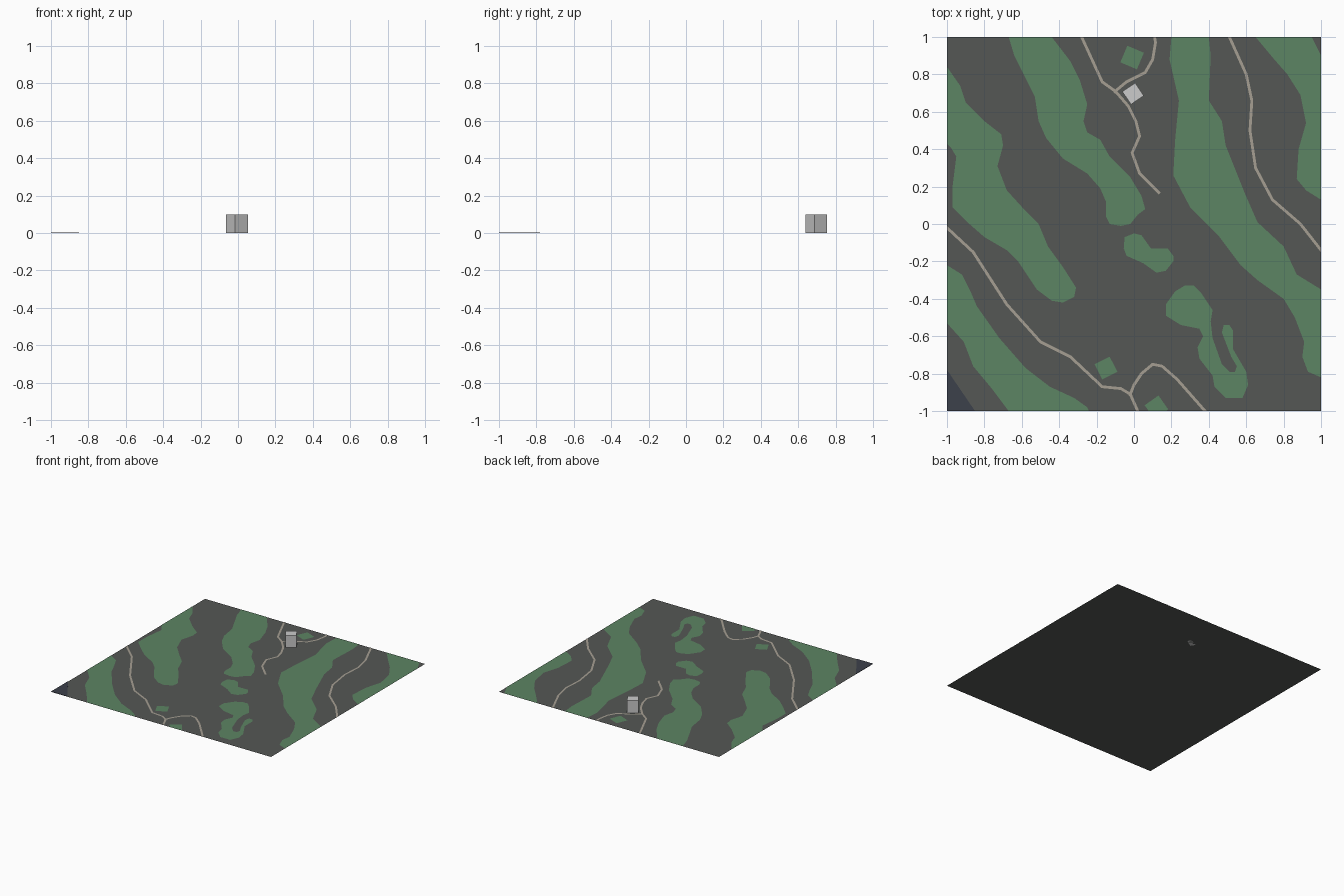
import bpy, bmesh, math
from mathutils import Vector

if "Cube" in bpy.data.objects:
    bpy.data.objects.remove(bpy.data.objects["Cube"])


def material(name, rgb):
    m = bpy.data.materials.new(name)
    m.diffuse_color = (*rgb, 1)
    m.use_nodes = True
    m.node_tree.nodes["Principled BSDF"].inputs["Base Color"].default_value = m.diffuse_color
    return m


EARTH = material("earth", (0.09, 0.097, 0.09))
GRASS = material("grass", (0.107, 0.235, 0.125))
TRACK = material("track", (0.38, 0.345, 0.29))
WATER = material("water", (0.045, 0.052, 0.07))


def finish(name, bm, mat=None, z=0.0):
    # trim everything to the square tile
    for n in ((1, 0, 0), (-1, 0, 0), (0, 1, 0), (0, -1, 0)):
        bmesh.ops.bisect_plane(bm, geom=bm.verts[:] + bm.edges[:] + bm.faces[:],
                               plane_co=n, plane_no=n, clear_outer=True)
    me = bpy.data.meshes.new(name)
    bm.to_mesh(me)
    bm.free()
    ob = bpy.data.objects.new(name, me)
    ob.location.z = z
    bpy.context.collection.objects.link(ob)
    if mat:
        me.materials.append(mat)
    return ob


def patch(name, pts, mat=None, z=0.0, height=0.0):
    bm = bmesh.new()
    f = bm.faces.new([bm.verts.new((x, y, 0)) for x, y in pts])
    f.normal_update()
    if f.normal.z < 0:
        f.normal_flip()
    if height:
        top = bmesh.ops.extrude_face_region(bm, geom=[f])["geom"]
        bmesh.ops.translate(bm, vec=(0, 0, height),
                            verts=[g for g in top if isinstance(g, bmesh.types.BMVert)])
        bmesh.ops.recalc_face_normals(bm, faces=bm.faces[:])
    else:
        bmesh.ops.triangulate(bm, faces=[f])
    return finish(name, bm, mat, z)


def square(name, x, y, half, deg, mat=None, z=0.0, height=0.0):
    a = [math.radians(deg + 90 * i) for i in range(4)]
    return patch(name, [(x + half * math.cos(t), y + half * math.sin(t)) for t in a],
                 mat, z, height)


def path(name, pts, width=0.015, z=0.002):
    # mitred flat ribbon
    p = [Vector(q) for q in pts]
    p[0] = p[0] + (p[0] - p[1]).normalized() * 0.01
    p[-1] = p[-1] + (p[-1] - p[-2]).normalized() * 0.01
    bm = bmesh.new()
    rows = []
    for i, c in enumerate(p):
        d0 = (c - p[max(i - 1, 0)]).normalized() if i else (p[1] - c).normalized()
        d1 = (p[i + 1] - c).normalized() if i < len(p) - 1 else d0
        t = (d0 + d1).normalized()
        n = Vector((-t.y, t.x)) * (width / 2 / max(t.dot(d0), 0.5))
        rows.append([bm.verts.new((*(c + n), 0)), bm.verts.new((*(c - n), 0))])
    for a, b in zip(rows, rows[1:]):
        bm.faces.new((a[0], a[1], b[1], b[0]))
    return finish(name, bm, TRACK, z)


# ground tile and pond in the corner
patch("ground", [(-1, -1), (1, -1), (1, 1), (-1, 1)], EARTH)
patch("corner_pond", [(-1, -1), (-0.85, -1), (-1, -0.78)], WATER, 0, 0.003)

# grass strips
G = 0.001
patch("grass_west", [
    (-1, .84), (-.93, .74), (-.90, .65), (-.80, .55), (-.71, .48), (-.70, .42), (-.73, .31),
    (-.68, .18), (-.58, .07), (-.51, 0), (-.46, -.12), (-.38, -.23), (-.31, -.34), (-.32, -.39),
    (-.38, -.42), (-.44, -.41), (-.52, -.35), (-.62, -.20), (-.68, -.14), (-.80, -.07),
    (-.88, 0), (-.97, .09), (-.97, .20), (-.95, .36), (-.98, .41), (-1, .43)], GRASS, G)
patch("grass_southwest", [
    (-1, -.22), (-.92, -.27), (-.87, -.37), (-.84, -.44), (-.72, -.61), (-.58, -.77),
    (-.45, -.87), (-.32, -.93), (-.25, -.98), (-.24, -1), (-.67, -1), (-.76, -.88),
    (-.86, -.76), (-.91, -.63), (-1, -.53)], GRASS, G)
patch("grass_north", [
    (-.67, 1), (-.44, 1), (-.34, .87), (-.29, .77), (-.25, .64), (-.27, .55), (-.25, .49),
    (-.18, .45), (-.13, .36), (-.02, .25), (.04, .15), (.06, .08), (.02, .05), (-.02, 0),
    (-.07, -.01), (-.13, 0), (-.15, .04), (-.15, .12), (-.18, .19), (-.25, .27), (-.38, .35),
    (-.47, .46), (-.51, .55), (-.53, .68), (-.59, .80), (-.64, .90)], GRASS, G)
patch("grass_middle", [
    (-.05, -.07), (0, -.05), (.04, -.06), (.09, -.13), (.18, -.13), (.21, -.17), (.21, -.20),
    (.17, -.25), (.12, -.26), (.05, -.21), (-.04, -.17), (-.055, -.13)], GRASS, G)
patch("grass_hook", [
    (.22, -.36), (.27, -.33), (.32, -.33), (.36, -.37), (.42, -.46), (.41, -.52), (.42, -.61),
    (.47, -.75), (.51, -.79), (.54, -.79), (.55, -.76), (.52, -.71), (.47, -.58), (.48, -.54),
    (.51, -.54), (.53, -.57), (.53, -.67), (.60, -.79), (.61, -.86), (.58, -.93), (.49, -.93),
    (.43, -.87), (.42, -.81), (.35, -.72), (.34, -.66), (.37, -.60), (.35, -.56), (.25, -.54),
    (.17, -.49), (.17, -.43)], GRASS, G)
patch("grass_east", [
    (.20, 1), (.40, 1), (.41, .90), (.40, .66), (.47, .55), (.49, .42), (.59, .17), (.66, .01),
    (.80, -.12), (.87, -.27), (1, -.35), (1, -.82), (.93, -.79), (.90, -.71), (.91, -.63),
    (.86, -.50), (.80, -.40), (.66, -.30), (.57, -.22), (.45, -.06), (.30, .09), (.21, .26),
    (.22, .45), (.24, .66), (.19, .88)], GRASS, G)
patch("grass_northeast", [
    (.65, 1), (.95, 1), (1, .90), (1, .13), (.92, .18), (.87, .24), (.88, .40), (.92, .54),
    (.89, .69), (.82, .80), (.75, .88)], GRASS, G)

# small lawn plots
square("lawn_north", -0.01, 0.89, 0.068, 22, GRASS, G)
square("lawn_south", -0.15, -0.77, 0.064, 72, GRASS, G)
square("lawn_edge", 0.12, -0.98, 0.064, 80, GRASS, G)

# footpaths
path("path_north", [(-.28, 1), (-.17, .76), (-.10, .71), (-.03, .63), (.01, .55), (.03, .47),
                    (-.01, .38), (.03, .27), (.10, .20), (.13, .17)])
path("path_north_branch", [(-.10, .71), (-.04, .76), (.06, .81), (.10, .88), (.115, .97), (.11, 1)])
path("path_east", [(.51, 1), (.60, .80), (.63, .66), (.62, .50), (.65, .30), (.74, .13),
                   (.89, 0), (1, -.14)])
path("path_southwest", [(-1, -.02), (-.86, -.15), (-.68, -.43), (-.50, -.63), (-.34, -.71),
                        (-.17, -.87), (-.07, -.88), (-.02, -.91), (.02, -1)])
path("path_south_branch", [(-.02, -.91), (0, -.86), (.04, -.80), (.10, -.75), (.15, -.76),
                           (.23, -.83), (.38, -1)])

# lone square building
square("building", -0.005, 0.697, 0.059, -11, None, 0, 0.1)
